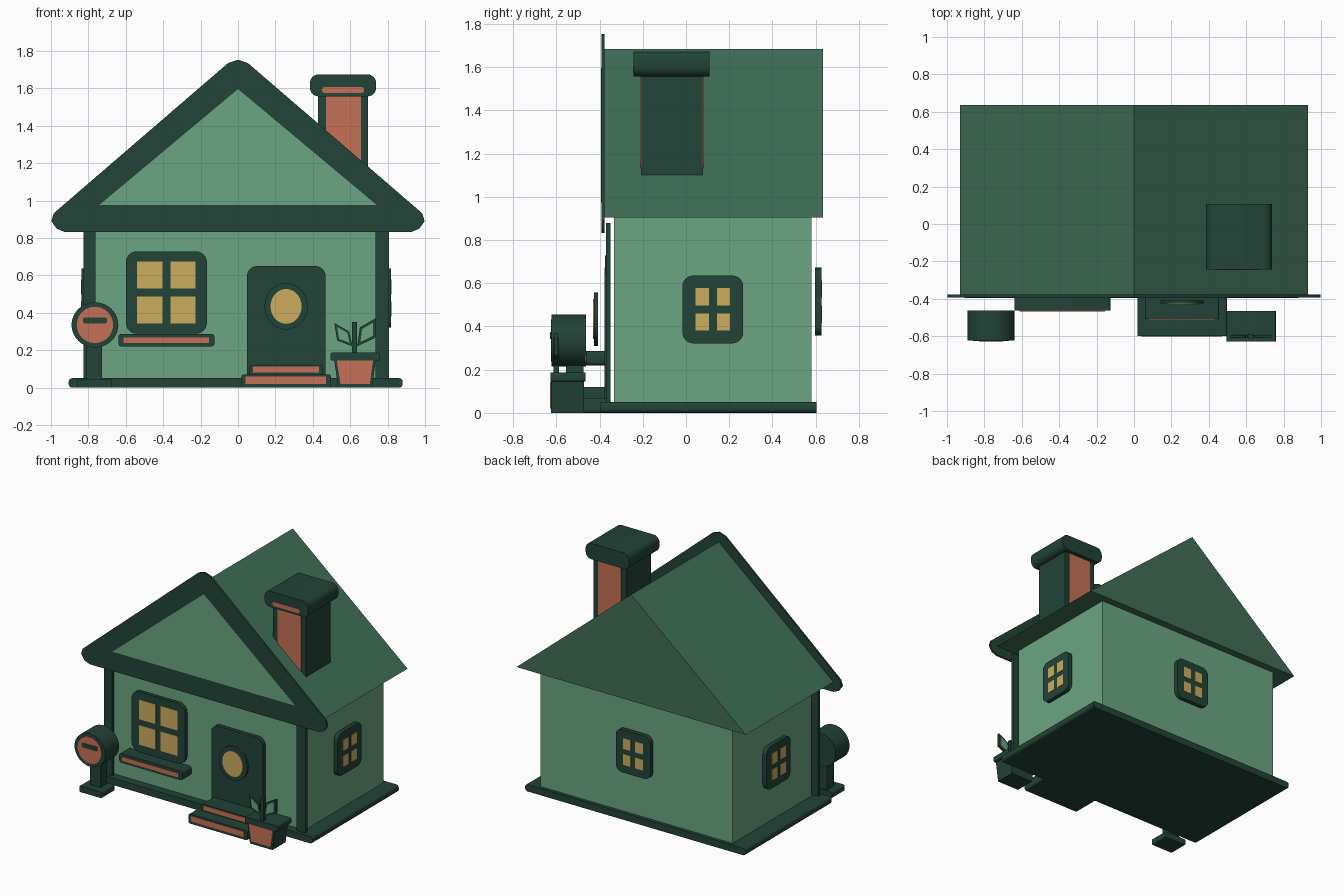
import bpy
import math
from mathutils import Matrix, Vector

old = bpy.data.objects.get("Cube")
if old:
    bpy.data.objects.remove(old, do_unlink=True)


def material(name, r, g, b):
    def linear(c):
        c /= 255
        return c / 12.92 if c <= 0.04045 else ((c + 0.055) / 1.055) ** 2.4
    colour = (linear(r), linear(g), linear(b), 1)
    mat = bpy.data.materials.new(name)
    mat.use_nodes = True
    mat.diffuse_color = colour
    bsdf = next(n for n in mat.node_tree.nodes if n.type == 'BSDF_PRINCIPLED')
    bsdf.inputs["Base Color"].default_value = colour
    return mat


WALL = material("wall_green", 107, 165, 130)
ROOF = material("roof_green", 64, 110, 86)
DARK = material("dark_green", 34, 67, 55)
CLAY = material("terracotta", 198, 113, 87)
GOLD = material("warm_gold", 204, 173, 94)
parts = []


def extrude(name, outline, y0, y1, mat, place=None):
    """Solid made by pushing an x-z outline from y0 (front) to y1 (back)."""
    n = len(outline)
    verts = [(x, y, z) for y in (y0, y1) for x, z in outline]
    faces = [list(range(n)), list(range(2 * n - 1, n - 1, -1))]
    faces += [[i, n + i, n + (i + 1) % n, (i + 1) % n] for i in range(n)]
    mesh = bpy.data.meshes.new(name)
    mesh.from_pydata(verts, [], faces)
    mesh.materials.append(mat)
    obj = bpy.data.objects.new(name, mesh)
    bpy.context.collection.objects.link(obj)
    if place:
        obj.matrix_world = place
    parts.append(obj)
    return obj


def rect(x0, x1, z0, z1, r=0.0, low=None):
    """Rectangle outline, r rounds the top corners and low the bottom ones."""
    low = r if low is None else low
    corners = [(x0, z0, 1, 1, low, 180), (x1, z0, -1, 1, low, 270),
               (x1, z1, -1, -1, r, 0), (x0, z1, 1, -1, r, 90)]
    pts = []
    for x, z, sx, sz, rad, start in corners:
        steps = 6 if rad else 0
        for i in range(steps + 1):
            a = math.radians(start + 90 * i / max(steps, 1))
            pts.append((x + rad * (sx + math.cos(a)), z + rad * (sz + math.sin(a)))
                       if rad else (x, z))
    return pts


def oval(x, z, rx, rz, sides=40):
    return [(x + rx * math.cos(math.tau * i / sides), z + rz * math.sin(math.tau * i / sides))
            for i in range(sides)]


def window(name, w, h, r, pane_w, pane_h, gap, depth, place):
    """Rounded frame with four panes, facing -y around its own origin."""
    extrude(name + "_frame", rect(-w / 2, w / 2, -h / 2, h / 2, r), -depth, 0, DARK, place)
    for sx in (-1, 1):
        for sz in (-1, 1):
            x, z = sx * (gap + pane_w) / 2, sz * (gap + pane_h) / 2
            extrude(name + "_pane", rect(x - pane_w / 2, x + pane_w / 2, z - pane_h / 2, z + pane_h / 2),
                    -depth - 0.003, -depth + 0.003, GOLD, place)


def at(x, y, z, turn=0):
    return Matrix.Translation((x, y, z)) @ Matrix.Rotation(math.radians(turn), 4, 'Z')


# House body, base, corner posts
extrude("base", rect(-0.905, 0.88, 0, 0.05, 0.018), -0.395, 0.605, DARK)
extrude("walls", rect(-0.785, 0.775, 0.04, 0.91), -0.333, 0.58, WALL)
extrude("left_post", rect(0.735, 0.807, 0.04, 0.88), -0.37, -0.35, DARK)
extrude("right_post", rect(-0.826, -0.762, 0.04, 0.88), -0.37, -0.35, DARK)

# Roof and front gable
extrude("roof", [(-0.93, 0.905), (0.93, 0.905), (0, 1.684)], -0.379, 0.635, ROOF)
half = [(0.93, 0.833), (0.97, 0.85), (0.998, 0.89), (0.985, 0.932), (0.053, 1.735)]
gable = half + [(0, 1.753)] + [(-x, z) for x, z in reversed(half)]
extrude("gable_trim", gable, -0.392, -0.378, DARK)
extrude("gable_panel", [(-0.743, 0.975), (0.743, 0.975), (0, 1.596)], -0.394, -0.388, WALL)

# Chimney
extrude("chimney", rect(0.428, 0.695, 1.0, 1.58), -0.205, 0.076, DARK)
for side, y in (("front", -0.207), ("back", 0.078)):
    extrude("chimney_panel_" + side, rect(0.47, 0.658, 1.05, 1.555), y - 0.004, y + 0.004, CLAY)
extrude("chimney_cap", rect(0.385, 0.738, 1.557, 1.674, 0.045), -0.242, 0.108, DARK)
extrude("cap_stripe", rect(0.45, 0.674, 1.575, 1.607, 0.014), -0.246, -0.239, CLAY)

# Windows
window("front_window", 0.434, 0.441, 0.06, 0.136, 0.144, 0.042, 0.025, at(-0.383, -0.35, 0.508))
small = (0.281, 0.314, 0.05, 0.062, 0.08, 0.037, 0.03)
window("left_window", *small, at(0.788, 0.124, 0.479, 90))
window("right_window", *small, at(-0.807, 0.124, 0.479, -90))
window("back_window", *small, at(-0.01, 0.597, 0.515, 180))
extrude("window_sill", rect(-0.64, -0.125, 0.22, 0.287, 0.018), -0.462, -0.36, DARK)
extrude("sill_stripe", rect(-0.612, -0.155, 0.237, 0.268), -0.467, -0.459, CLAY)

# Door and steps
extrude("door", rect(0.048, 0.468, 0.05, 0.65, 0.055, 0), -0.378, -0.35, DARK)
extrude("door_window_rim", oval(0.257, 0.434, 0.115, 0.124), -0.426, -0.408, DARK)
extrude("door_window", oval(0.257, 0.434, 0.083, 0.093), -0.43, -0.423, GOLD)
extrude("upper_step", rect(0.06, 0.455, 0.05, 0.12, 0.012), -0.508, -0.35, DARK)
extrude("upper_step_stripe", rect(0.08, 0.433, 0.08, 0.113), -0.513, -0.505, CLAY)
extrude("lower_step", rect(0.018, 0.497, 0, 0.07, 0.012), -0.598, -0.35, DARK)
extrude("lower_step_stripe", rect(0.04, 0.47, 0.02, 0.06), -0.602, -0.595, CLAY)

# Plant in a pot
extrude("pot", [(0.535, 0), (0.717, 0), (0.738, 0.16), (0.513, 0.16)], -0.625, -0.473, DARK)
extrude("pot_panel", [(0.548, 0.02), (0.705, 0.02), (0.722, 0.144), (0.528, 0.144)], -0.629, -0.622, CLAY)
extrude("pot_rim", rect(0.495, 0.758, 0.145, 0.187, 0.01), -0.628, -0.465, DARK)
extrude("stem", rect(0.61, 0.637, 0.17, 0.35), -0.613, -0.588, DARK)
leaves = {"right_leaf": [(0.515, 0.345), (0.53, 0.252), (0.612, 0.22), (0.594, 0.3)],
          "left_leaf": [(0.735, 0.37), (0.735, 0.267), (0.637, 0.22), (0.652, 0.322)]}
for name, pts in leaves.items():
    if name == "left_leaf":
        pts = pts[::-1]
    mid = sum((Vector(p) for p in pts), Vector((0, 0))) / 4
    extrude(name, pts, -0.608, -0.593, DARK)
    extrude(name + "_blade", [tuple(mid.lerp(Vector(p), 0.68)) for p in pts], -0.61, -0.591, WALL)

# Round sign on a short post
extrude("sign_foot", rect(-0.86, -0.675, 0, 0.045, 0.01), -0.61, -0.465, DARK)
extrude("sign_post", rect(-0.81, -0.728, 0.03, 0.25), -0.555, -0.475, DARK)
extrude("sign_drum", oval(-0.765, 0.335, 0.125, 0.121), -0.622, -0.463, DARK)
extrude("sign_face", oval(-0.765, 0.335, 0.097, 0.097), -0.626, -0.619, CLAY)
extrude("sign_bar", rect(-0.83, -0.7, 0.343, 0.375, 0.012), -0.629, -0.622, DARK)

# Consistent normals, rounded edges smooth, corners sharp
bpy.ops.object.select_all(action='DESELECT')
for obj in parts:
    obj.select_set(True)
bpy.context.view_layer.objects.active = parts[0]
bpy.ops.object.shade_smooth_by_angle(angle=math.radians(25))
